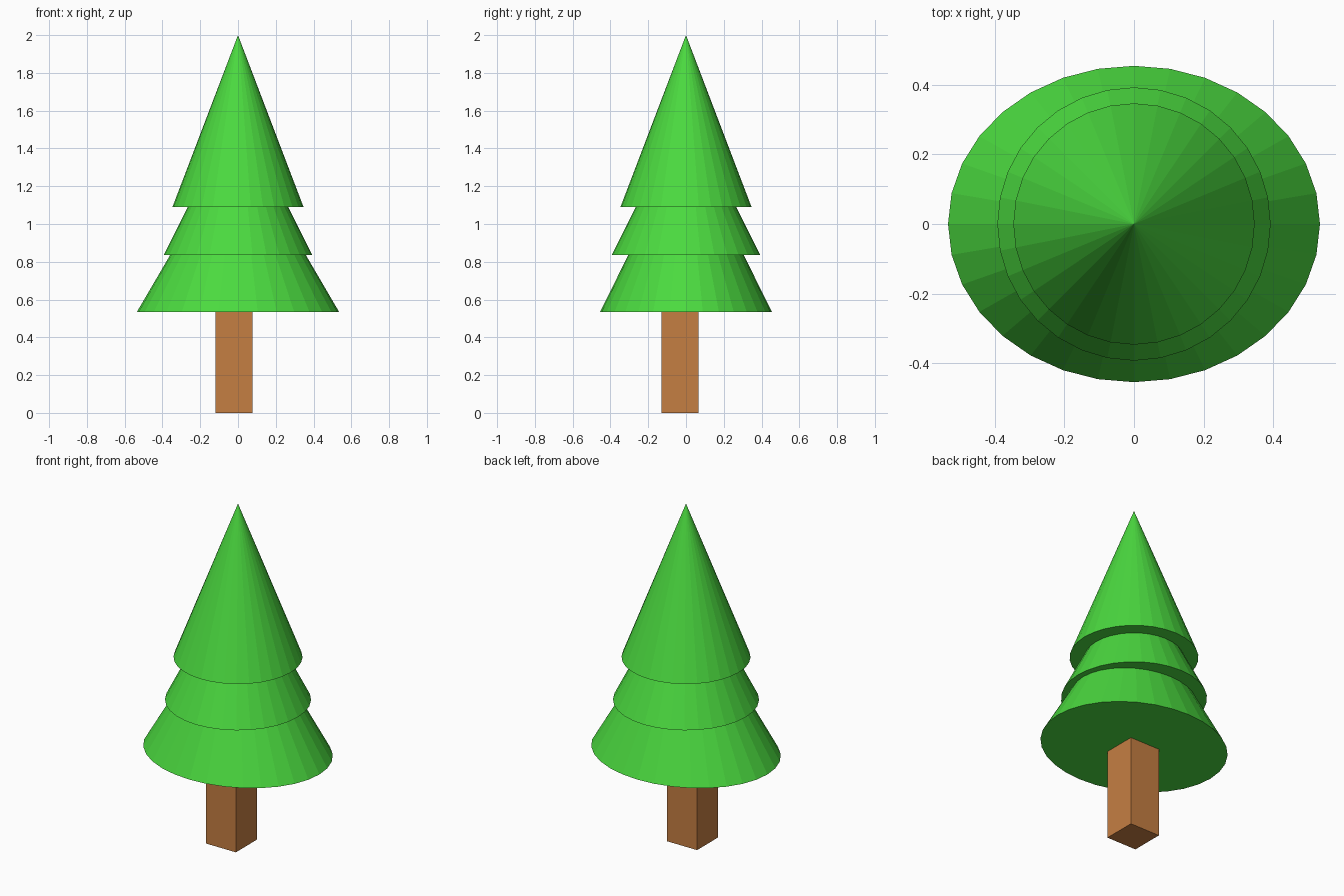
import bpy

if "Cube" in bpy.data.objects:
    bpy.data.objects.remove(bpy.data.objects["Cube"])


def material(name, color):
    m = bpy.data.materials.new(name)
    m.diffuse_color = color
    m.use_nodes = True
    m.node_tree.nodes["Principled BSDF"].inputs["Base Color"].default_value = m.diffuse_color
    return m


green = material("leaf_green", (0.07, 0.70, 0.05, 1))
brown = material("bark_brown", (0.56, 0.21, 0.055, 1))


def tier(name, rx, ry, z0, z1):
    """Closed 32-sided cone with an elliptical base at z0 and its tip at z1."""
    bpy.ops.mesh.primitive_cone_add(vertices=32, radius1=1, radius2=0, depth=1,
                                    location=(0, 0, (z0 + z1) / 2))
    ob = bpy.context.object
    ob.name = name
    ob.scale = (rx, ry, z1 - z0)
    ob.data.materials.append(green)


# Overlapping foliage cones
tier("lower_foliage", 0.535, 0.455, 0.535, 1.45)
tier("middle_foliage", 0.393, 0.393, 0.837, 1.62)
tier("top_foliage", 0.347, 0.347, 1.09, 2.0)

# Square trunk, slightly off centre
bpy.ops.mesh.primitive_cube_add(size=1, location=(-0.021, -0.032, 0.27))
trunk = bpy.context.object
trunk.name = "trunk"
trunk.scale = (0.196, 0.196, 0.54)
trunk.data.materials.append(brown)
